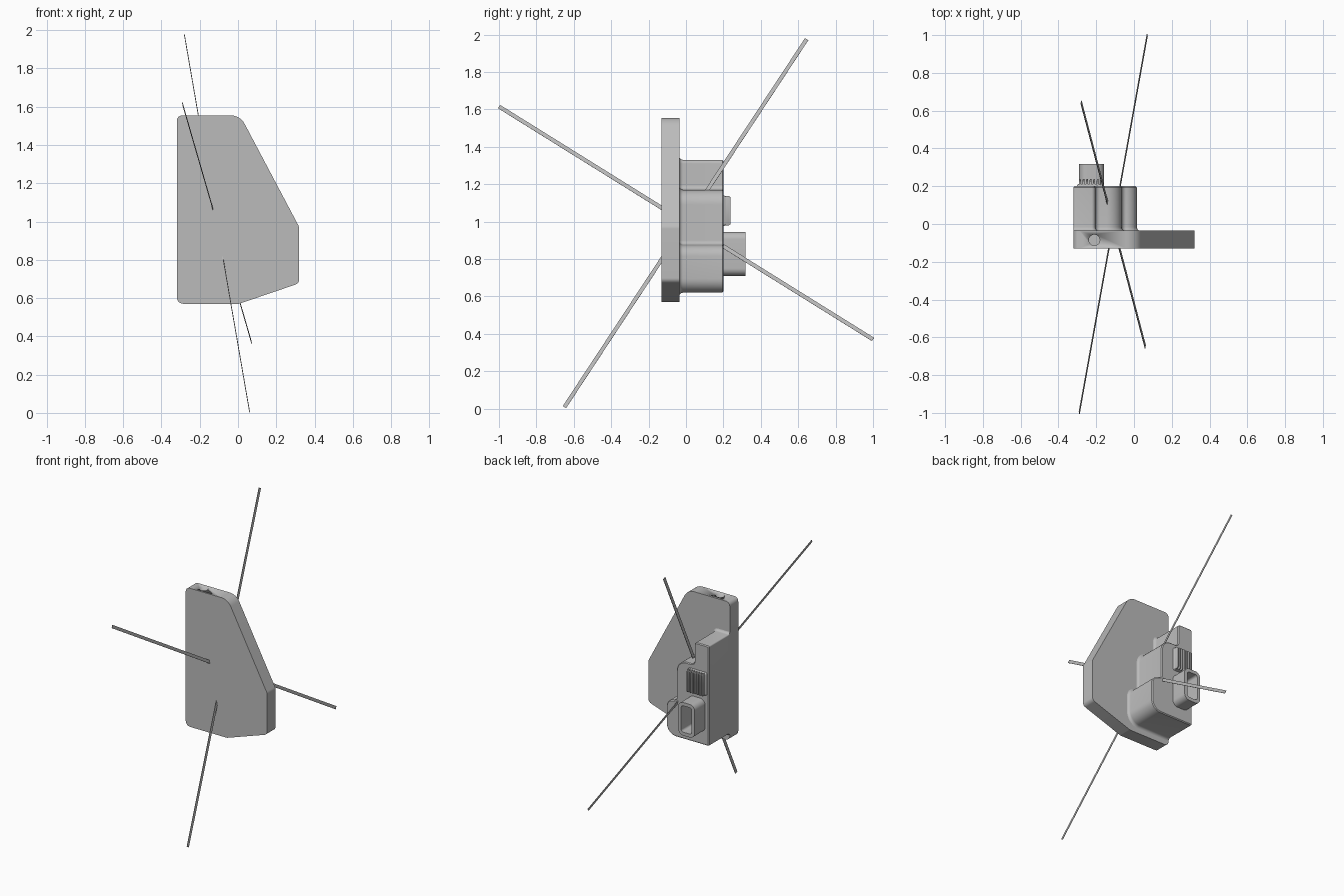
import bpy, bmesh, math
from mathutils import Vector, Matrix

if "Cube" in bpy.data.objects:
    bpy.data.objects.remove(bpy.data.objects["Cube"], do_unlink=True)

grey = bpy.data.materials.new("plain_grey")
grey.use_nodes = True
colour = (0.5, 0.5, 0.5, 1)
grey.diffuse_color = colour
grey.node_tree.nodes["Principled BSDF"].inputs["Base Color"].default_value = colour


def finish(name, bm):
    bmesh.ops.recalc_face_normals(bm, faces=bm.faces)
    mesh = bpy.data.meshes.new(name)
    bm.to_mesh(mesh)
    bm.free()
    mesh.materials.append(grey)
    ob = bpy.data.objects.new(name, mesh)
    bpy.context.collection.objects.link(ob)
    bpy.ops.object.select_all(action='DESELECT')
    ob.select_set(True)
    bpy.context.view_layer.objects.active = ob
    bpy.ops.object.shade_smooth_by_angle(angle=math.radians(35))
    return ob


def rounded(corners, grow=0.0, steps=8):
    """Outline from (x, z, radius) corners listed clockwise, offset outward by grow."""
    pts = [Vector(c[:2]) for c in corners]
    n, loop = len(pts), []
    for i, c in enumerate(corners):
        a = (pts[i] - pts[i - 1]).normalized()
        b = (pts[(i + 1) % n] - pts[i]).normalized()
        na, nb = Vector((-a.y, a.x)), Vector((-b.y, b.x))
        turn = a.x * b.y - a.y * b.x
        r = max(c[2] + (grow if turn < 0 else -grow), 0.003)
        p = pts[i] + (na + nb) * (grow / (1 + na.dot(nb)))
        side = -1 if turn < 0 else 1
        centre = p + (na + nb) * (side * r / (1 + na.dot(nb)))
        sweep = a.angle_signed(b)
        for k in range(steps + 1):
            arm = Matrix.Rotation(-sweep * k / steps, 2) @ (na * -side * r)
            loop.append(centre + arm)
    return loop


def loft(name, layers, closed=False):
    """Join matching outlines placed at successive y positions."""
    bm = bmesh.new()
    rings = [[bm.verts.new((p.x, y, p.y)) for p in loop] for y, loop in layers]
    pairs = list(zip(rings, rings[1:]))
    if closed:
        pairs.append((rings[-1], rings[0]))
    else:
        bm.faces.new(rings[0])
        bm.faces.new(rings[-1])
    for r, s in pairs:
        for i in range(len(r)):
            j = (i + 1) % len(r)
            bm.faces.new((r[i], r[j], s[j], s[i]))
    return finish(name, bm)


def rect(x0, x1, z0, z1, r):
    return [(x0, z0, r), (x0, z1, r), (x1, z1, r), (x1, z0, r)]


# Mounting plate
plate_shape = rounded([(-.32, .57, .035), (-.32, 1.555, .03), (.011, 1.555, .085),
                       (.32, .971, .04), (.32, .677, .03), (.005, .57, .03)])
plate = loft("mounting_plate", [(-.13, plate_shape), (-.035, plate_shape)])

# Blind hole in the top edge of the plate
bm = bmesh.new()
bmesh.ops.create_cone(bm, cap_ends=True, segments=32, radius1=.029, radius2=.029, depth=.12,
                      matrix=Matrix.Translation((-.21, -.085, 1.555)))
cutter = finish("hole_cutter", bm)
cutter.hide_render = True
cutter.hide_viewport = True
hole = plate.modifiers.new("hole", 'BOOLEAN')
hole.operation = 'DIFFERENCE'
hole.object = cutter

# Stepped housing, flaring into the plate and flush with its side
housing_shape = [(-.32, .62, .01), (-.32, 1.33, .01), (-.205, 1.33, .02), (-.205, 1.17, .025),
                 (-.065, 1.17, .08), (-.065, .875, .025), (.015, .875, .06), (.015, .62, .075)]
flare = .02
layers = []
for k in range(6):
    t = k / 5 * math.pi / 2
    layers.append((-.036 + flare * math.sin(t), rounded(housing_shape, flare * (1 - math.cos(t)))))
layers = [(-.036 + flare * (1 - math.cos(k / 5 * math.pi / 2)),
           rounded(housing_shape, flare * (1 - math.sin(k / 5 * math.pi / 2)))) for k in range(6)]
layers += [(.194, rounded(housing_shape)), (.2, rounded(housing_shape, -.006))]
for _, loop in layers[:-1]:
    for p in loop:
        p.x = max(p.x, -.32)
loft("stepped_housing", layers)

# Hollow socket
socket = rect(-.29, -.16, .71, .945, .04)
outer, inner = rounded(socket), rounded(socket, -.024)
loft("socket", [(.19, outer), (.317, outer), (.317, inner), (.19, inner)], closed=True)

# Ribbed grip pad
loft("grip_pad", [(.19, rounded(rect(-.305, -.16, .975, 1.14, .012))),
                  (.2, rounded(rect(-.305, -.16, .975, 1.14, .012))),
                  (.212, rounded(rect(-.295, -.165, .98, 1.135, .012)))])
for i in range(7):
    x = -.286 + i * .0187
    loft(f"grip_rib_{i + 1}", [(.2, rounded(rect(x - .006, x + .006, .978, 1.138, .003), 0, 2)),
                               (.228, rounded(rect(x - .005, x + .005, .978, 1.138, .003), 0, 2)),
                               (.237, rounded(rect(x - .004, x + .004, .986, 1.13, .003), 0, 2))])

# Two flat crossing strips lying in one tilted plane
strips = {"falling_strip": (Vector((-.29, -1, 1.615)), Vector((.07, 1, .37))),
          "rising_strip": (Vector((.06, -.65, .008)), Vector((-.28, .645, 1.975)))}
ends = list(strips.values())
normal = (ends[0][1] - ends[0][0]).cross(ends[1][1] - ends[1][0]).normalized()
for name, (a, b) in strips.items():
    along = b - a
    across = normal.cross(along).normalized()
    bm = bmesh.new()
    bmesh.ops.create_cube(bm, size=1)
    for v in bm.verts:
        v.co = (a + b) / 2 + along * v.co.x + across * v.co.y * .021 + normal * v.co.z * .003
    finish(name, bm)
